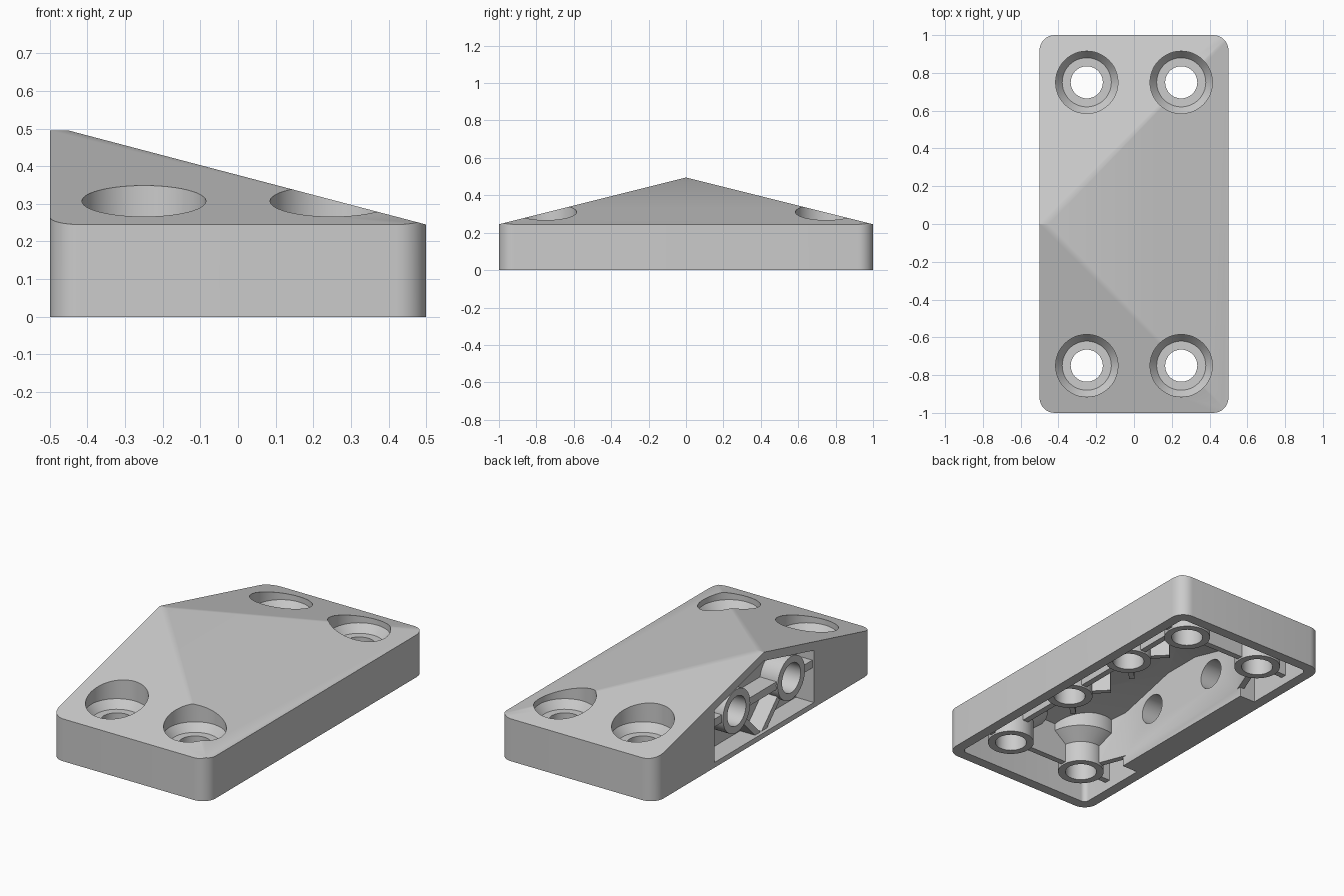
import bpy, bmesh, math
from mathutils import Vector, Matrix

if "Cube" in bpy.data.objects:
    bpy.data.objects.remove(bpy.data.objects["Cube"])

BASE, PEAK, SLOPE_X = 0.245, 0.25, 0.263


def make(name, bm):
    bmesh.ops.recalc_face_normals(bm, faces=bm.faces)
    me = bpy.data.meshes.new(name)
    bm.to_mesh(me)
    bm.free()
    ob = bpy.data.objects.new(name, me)
    bpy.context.collection.objects.link(ob)
    return ob


def roofed(name, x0, x1, y, z0, drop=0.0, r=0.0):
    """Rounded rectangular prism trimmed by the three sloping roof planes."""
    pts = []
    for cx, cy, a0 in ((x1, y, 0), (x0, y, 90), (x0, -y, 180), (x1, -y, 270)):
        if r == 0:
            pts.append((cx, cy, z0))
            continue
        ox = cx - r if cx == x1 else cx + r
        oy = cy - math.copysign(r, cy)
        for i in range(9):
            a = math.radians(a0 + i * 90 / 8)
            pts.append((ox + r * math.cos(a), oy + r * math.sin(a), z0))
    bm = bmesh.new()
    f = bm.faces.new([bm.verts.new(p) for p in pts])
    ext = bmesh.ops.extrude_face_region(bm, geom=[f])["geom"]
    bmesh.ops.translate(bm, verts=[v for v in ext if isinstance(v, bmesh.types.BMVert)],
                        vec=(0, 0, 1 - z0))
    h = BASE - drop
    for co, no in (((0, 1, h), (0, PEAK, 1)), ((0, -1, h), (0, -PEAK, 1)),
                   ((0.5, 0, h), (SLOPE_X, 0, 1))):
        cut = bmesh.ops.bisect_plane(bm, geom=bm.verts[:] + bm.edges[:] + bm.faces[:],
                                     plane_co=co, plane_no=Vector(no).normalized(),
                                     clear_outer=True)
        edges = [e for e in cut["geom_cut"] if isinstance(e, bmesh.types.BMEdge)]
        bmesh.ops.contextual_create(bm, geom=edges)
    return make(name, bm)


def lathe(name, profile, loc, along_x=False, n=48):
    """Solid of revolution from (radius, height) pairs."""
    bm = bmesh.new()
    rings = [[bm.verts.new((r * math.cos(2 * math.pi * i / n),
                            r * math.sin(2 * math.pi * i / n), z)) for i in range(n)]
             for r, z in profile]
    for a, b in zip(rings, rings[1:]):
        for i in range(n):
            j = (i + 1) % n
            bm.faces.new((a[i], a[j], b[j], b[i]))
    bm.faces.new(rings[0][::-1])
    bm.faces.new(rings[-1])
    m = Matrix.Translation(loc)
    if along_x:
        m = m @ Matrix.Rotation(math.pi / 2, 4, 'Y')
    bm.transform(m)
    return make(name, bm)


def bar(name, a, b, thick, depth):
    """Box rib from a to b; depth is its extent vector (z or x direction)."""
    a, b, d = Vector(a), Vector(b), Vector(depth)
    side = (b - a).cross(d).normalized() * thick / 2
    bm = bmesh.new()
    f = bm.faces.new([bm.verts.new(p) for p in (a - side, b - side, b + side, a + side)])
    ext = bmesh.ops.extrude_face_region(bm, geom=[f])["geom"]
    bmesh.ops.translate(bm, verts=[v for v in ext if isinstance(v, bmesh.types.BMVert)], vec=d)
    return make(name, bm)


def subtract(target, cutters):
    bpy.context.view_layer.objects.active = target
    for c in cutters:
        mod = target.modifiers.new("cut", 'BOOLEAN')
        mod.operation, mod.solver, mod.object = 'DIFFERENCE', 'EXACT', c
        bpy.ops.object.modifier_apply(modifier=mod.name)
        bpy.data.objects.remove(c, do_unlink=True)


# Outer body
body = roofed("sloped_block", -0.5, 0.5, 1.0, 0.0, r=0.08)

# Underside cavity, leaving pocket housing, screw posts, rings and ribs
cavity = roofed("cavity", -0.44, 0.44, 0.94, -0.1, drop=0.05, r=0.03)
keep = [bar("pocket_housing", (-0.42, -0.5, -0.2), (-0.42, 0.5, -0.2), 0.16, (0, 0, 1))]
UP = (0, 0, 0.7)
for sy in (-1, 1):
    for x in (-0.25, 0.25):
        keep.append(lathe("screw_post", [(0.125, 0.04), (0.125, 0.16), (0.2, 0.22), (0.2, 0.7)],
                          (x, sy * 0.75, 0)))
    keep.append(bar("cross_rib", (-0.47, sy * 0.75, 0.05), (0.47, sy * 0.75, 0.05), 0.035, UP))
    keep.append(bar("post_rib", (-0.25, sy * 0.75, 0.055), (-0.36, sy * 0.47, 0.055), 0.035, UP))
    keep.append(lathe("roof_ring", [(0.125, 0.11), (0.125, 0.7)], (0.25, sy * 0.25, 0)))
    for dx in (-0.16, 0.16):
        for dy in (-0.16, 0.16):
            keep.append(bar("roof_diagonal", (0.25, sy * 0.25, 0.13),
                            (0.25 + dx, sy * 0.25 + dy, 0.13), 0.03, UP))
keep.append(bar("spine_rib", (0.25, -0.75, 0.12), (0.25, 0.75, 0.12), 0.035, UP))
subtract(cavity, keep)

# Side pocket, leaving two sleeves joined by ribs
pocket = roofed("pocket", -0.6, -0.385, 0.455, 0.03, drop=0.05)
keep = [bar("sleeve_bar", (-0.49, -0.5, 0.25), (-0.49, 0.5, 0.25), 0.045, (0.3, 0, 0))]
for sy in (-1, 1):
    keep.append(lathe("sleeve", [(0.125, 0), (0.125, 0.3)], (-0.499, sy * 0.25, 0.25), True))
    keep.append(bar("sleeve_brace", (-0.48, sy * 0.25, 0.25), (-0.48, sy * 0.01, 0.01),
                    0.035, (0.3, 0, 0)))
subtract(pocket, keep)

# Screw holes, blind roof rings and sleeve bores
holes = []
for sy in (-1, 1):
    for x in (-0.25, 0.25):
        holes.append(lathe("counterbore", [(0.085, -0.1), (0.085, 0.19), (0.13, 0.1901),
                                           (0.165, 0.235), (0.165, 0.7)], (x, sy * 0.75, 0)))
    holes.append(lathe("ring_bore", [(0.085, 0.05), (0.085, 0.25)], (0.25, sy * 0.25, 0)))
    holes.append(lathe("sleeve_bore", [(0.085, 0), (0.085, 0.3)], (-0.6, sy * 0.25, 0.25), True))
subtract(body, [cavity, pocket] + holes)

bpy.ops.object.select_all(action='DESELECT')
body.select_set(True)
bpy.context.view_layer.objects.active = body
bpy.ops.object.shade_smooth_by_angle(angle=math.radians(25))
